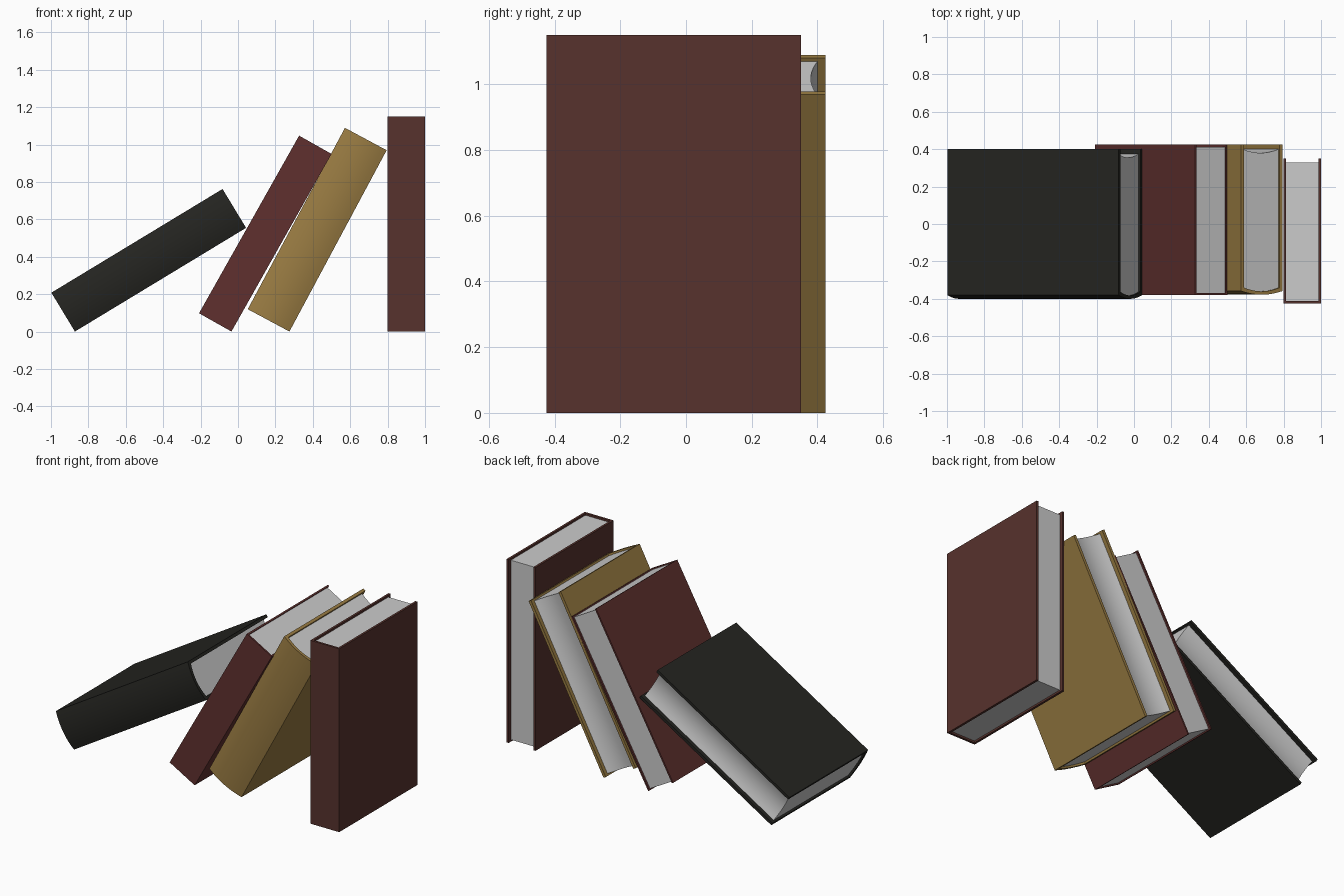
import bpy, bmesh, math

if "Cube" in bpy.data.objects:
    bpy.data.objects.remove(bpy.data.objects["Cube"])


def material(name, rgb):
    m = bpy.data.materials.new(name)
    m.diffuse_color = (*rgb, 1)
    m.use_nodes = True
    m.node_tree.nodes["Principled BSDF"].inputs["Base Color"].default_value = m.diffuse_color
    return m


def arc(u0, u1, y, sag, n=10):
    """Points across the thickness, bowed towards -y by sag."""
    if sag == 0:
        return [(u0, y), (u1, y)]
    pts = []
    for i in range(n + 1):
        s = i / n
        pts.append((u0 + (u1 - u0) * s, y - sag * 4 * s * (1 - s)))
    return pts


def prism(name, profile, z0, z1, x, tilt, mat=None):
    bm = bmesh.new()
    face = bm.faces.new([bm.verts.new((u, y, z0)) for u, y in profile])
    ext = bmesh.ops.extrude_face_region(bm, geom=[face])
    top = [v for v in ext["geom"] if isinstance(v, bmesh.types.BMVert)]
    bmesh.ops.translate(bm, verts=top, vec=(0, 0, z1 - z0))
    bmesh.ops.recalc_face_normals(bm, faces=bm.faces)
    me = bpy.data.meshes.new(name)
    bm.to_mesh(me)
    bm.free()
    ob = bpy.data.objects.new(name, me)
    bpy.context.collection.objects.link(ob)
    ob.location.x = x
    ob.rotation_euler.y = math.radians(tilt)
    if mat:
        me.materials.append(mat)
    bpy.ops.object.select_all(action="DESELECT")
    ob.select_set(True)
    bpy.context.view_layer.objects.active = ob
    bpy.ops.object.shade_smooth_by_angle(angle=math.radians(30))


def book(name, rgb, x, tilt, thick, height, y0, y1, board, inset, lip, sag):
    """Pivot is the lower right edge, resting on z = 0."""
    ys = y0 + sag
    # Folded cover: outer spine, then the inside of the boards back again
    outer = [(-thick, y1)] + arc(-thick, 0, ys, sag) + [(0, y1)]
    inner = [(-board, y1)] + arc(-thick + board, -board, ys + board, sag)[::-1] + [(-thick + board, y1)]
    prism(name + "_cover", outer + inner, 0, height, x, tilt, material(name, rgb))
    # Page block with spine curve repeated as a hollow fore edge
    back = arc(-thick + board, -board, ys + board, sag)
    front = arc(-thick + board, -board, y1 - inset, sag)[::-1]
    prism(name + "_pages", back + front, lip, height - lip, x, tilt)


#    name            colour                x      tilt  thick height  y0     y1    board inset  lip   sag
book("black_book", (0.018, 0.018, 0.015), -0.872, 58.8, 0.243, 1.07, -0.40, 0.40, 0.018, 0.025, 0.012, 0.02)
book("red_book",   (0.115, 0.030, 0.028), -0.035, 29.4, 0.199, 1.09, -0.38, 0.425, 0.010, 0.012, 0.008, 0)
book("gold_book",  (0.320, 0.200, 0.055),  0.275, 28.2, 0.253, 1.10, -0.378, 0.425, 0.018, 0.025, 0.012, 0.02)
book("brown_book", (0.095, 0.032, 0.026),  1.000, 0.0,  0.200, 1.15, -0.425, 0.35, 0.014, 0.022, 0.012, 0)
